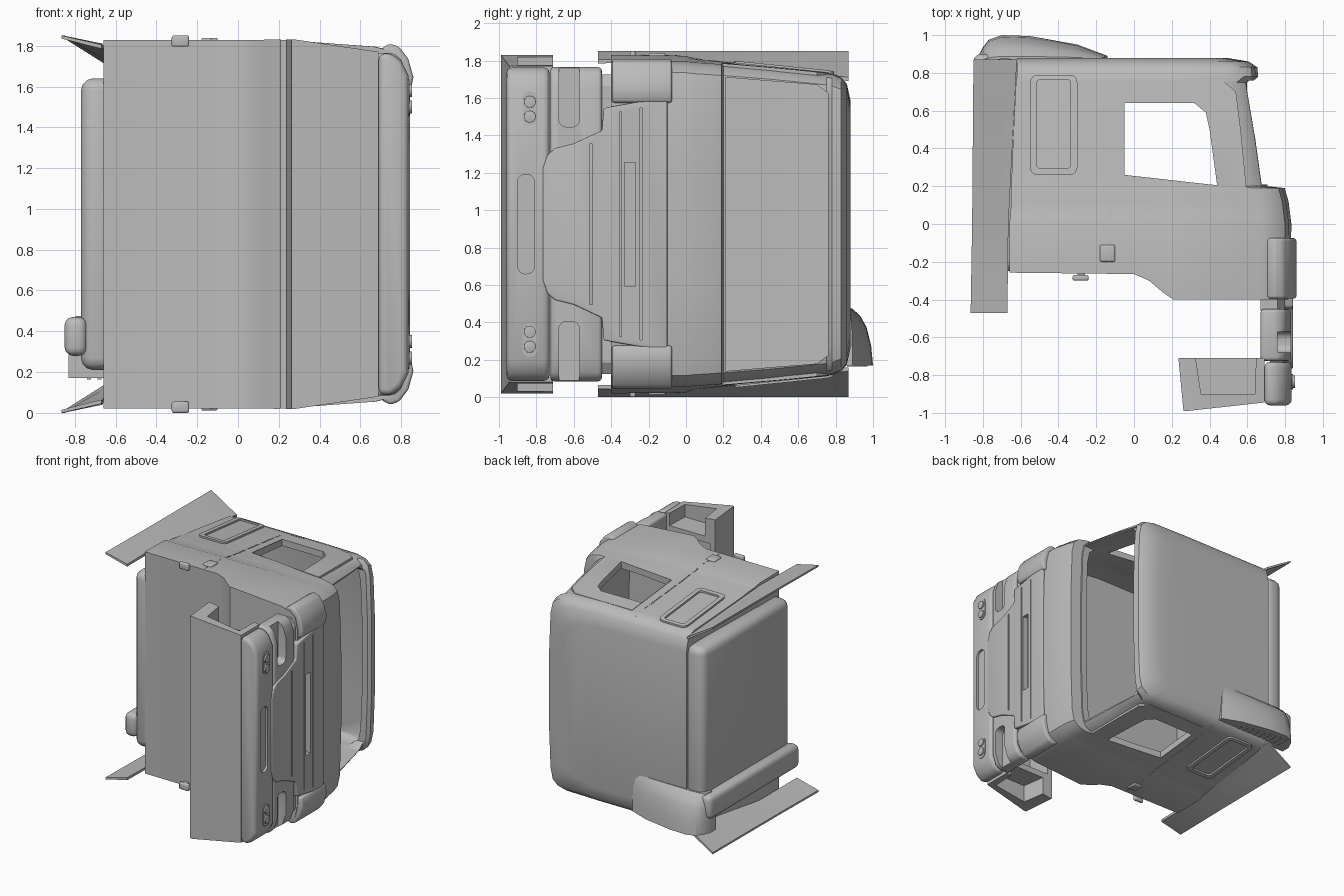
import bpy, bmesh, math

cube = bpy.data.objects.get("Cube")
if cube:
    bpy.data.objects.remove(cube, do_unlink=True)

ZC = 0.925  # mid plane of the cab, which lies on its side
grey = bpy.data.materials.new("plain grey")
grey.use_nodes = True
grey.diffuse_color = (0.5, 0.5, 0.5, 1)
grey.node_tree.nodes["Principled BSDF"].inputs["Base Color"].default_value = (0.5, 0.5, 0.5, 1)


def select(ob):
    bpy.ops.object.select_all(action='DESELECT')
    ob.select_set(True)
    bpy.context.view_layer.objects.active = ob


def build(name, verts, faces, bevel=0.0):
    bm = bmesh.new()
    vs = [bm.verts.new((x, y, z + ZC)) for x, y, z in verts]
    for f in faces:
        bm.faces.new([vs[i] for i in f])
    bmesh.ops.recalc_face_normals(bm, faces=bm.faces)
    me = bpy.data.meshes.new(name)
    bm.to_mesh(me)
    bm.free()
    me.materials.append(grey)
    ob = bpy.data.objects.new(name, me)
    bpy.context.collection.objects.link(ob)
    if bevel:
        m = ob.modifiers.new("bevel", 'BEVEL')
        m.width, m.segments, m.limit_method = bevel, 3, 'ANGLE'
        select(ob)
        bpy.ops.object.modifier_apply(modifier="bevel")
    return ob


def loft(name, rings, bevel=0.0):
    n, k = len(rings[0]), len(rings)
    faces = [(r * n + i, r * n + (i + 1) % n, (r + 1) * n + (i + 1) % n, (r + 1) * n + i)
             for r in range(k - 1) for i in range(n)]
    faces += [tuple(range(n)), tuple(range((k - 1) * n, k * n))]
    return build(name, [v for r in rings for v in r], faces, bevel)


def prism(name, pts, axis, lo, hi, bevel=0.0):
    place = {'x': lambda a, b, h: (h, a, b), 'y': lambda a, b, h: (a, h, b),
             'z': lambda a, b, h: (a, b, h)}[axis]
    return loft(name, [[place(a, b, h) for a, b in pts] for h in (lo, hi)], bevel)


def rect(a0, a1, b0, b1):
    return [(a0, b0), (a1, b0), (a1, b1), (a0, b1)]


def rounded(a0, a1, b0, b1, r):
    out = []
    corners = ((a1 - r, b1 - r), (a0 + r, b1 - r), (a0 + r, b0 + r), (a1 - r, b0 + r))
    for q, (cx, cy) in enumerate(corners):
        for k in range(5):
            t = (q + k / 4) * math.pi / 2
            out.append((cx + r * math.cos(t), cy + r * math.sin(t)))
    return out


def mirrored(half):
    return half + [(a, -b) for a, b in reversed(half)]


def cut(ob, *cutters):
    for c in cutters:
        c.hide_render = True
        m = ob.modifiers.new("cut", 'BOOLEAN')
        m.operation, m.solver, m.object = 'DIFFERENCE', 'EXACT', c
        select(ob)
        bpy.ops.object.modifier_apply(modifier="cut")
        bpy.data.objects.remove(c, do_unlink=True)


# Cab shell rows: height, back x, front x, half width at back, half width at front
ROWS = [(-.40, -.66, .82, .905, .86), (0, -.66, .825, .90, .86), (.04, -.655, .82, .885, .855),
        (.12, -.65, .81, .875, .85), (.19, -.65, .79, .868, .845), (.20, -.65, .70, .866, .845),
        (.45, -.64, .665, .84, .825), (.75, -.625, .615, .81, .795), (.78, -.62, .65, .805, .79),
        (.83, -.62, .645, .785, .77), (.86, -.62, .60, .75, .73), (.88, -.62, .48, .66, .62)]


def row_at(y):
    for a, b in zip(ROWS, ROWS[1:]):
        if y <= b[0]:
            t = max(0, (y - a[0]) / (b[0] - a[0]))
            return [p + (q - p) * t for p, q in zip(a, b)]
    return ROWS[-1]


def ring(row, d=0.0):
    y, xb, xf, wb, wf = row
    xf = min(xf, .70) - d if d else xf
    half = [(xb + d, wb - d), (.2, wb - d), (xf - .15, wf + .01 - d), (xf - .07, wf - .01 - d),
            (xf - .025, wf - .05 - d), (xf - .005, wf - .14 - d), (xf + .008, .3)]
    return [(x, y, z) for x, z in mirrored(half)]


def side(x, y):
    _, _, xf, wb, wf = row_at(y)
    t = min(1, max(0, (x - .2) / (xf - .35)))
    return wb + (wf + .01 - wb) * t


cab = loft("cab_shell", [ring(r) for r in ROWS])
hollow = [row_at(-.2)] + [r for r in ROWS[1:-2]] + [row_at(.845)]
WINDOW = [(-.05, .26), (-.05, .64), (.32, .64), (.38, .59), (.40, .50), (.44, .205)]
cut(cab,
    loft("hollow", [ring(r, .05) for r in hollow]),
    prism("arch", [(-.9, -.255), (0, -.265), (.08, -.30), (.15, -.36), (.21, -.402),
                   (.21, -.6), (-.9, -.6)], 'z', -1.2, 1.2),
    prism("windows", WINDOW, 'z', -1.2, 1.2),
    prism("windscreen", mirrored([(.21, .785), (.45, .765), (.70, .745), (.76, .70)]), 'x', .42, 1),
    prism("grille_slot", rect(-.33, -.27, -.33, .33), 'x', .78, 1))
prism("rear_wall", rect(-.77, -.60, -.25, .875), 'z', -.715, .715, .06)


# Strips that follow the slope of the cab side
def side_frame(name, outer, inner, s, t):
    n = len(outer)
    verts = [(x, y, s * (side(x, y) + h)) for h in (-.015, t) for p in (outer, inner) for x, y in p]
    faces = []
    for i in range(n):
        j = (i + 1) % n
        faces += [(i, j, n + j, n + i), (2 * n + i, 2 * n + j, 3 * n + j, 3 * n + i),
                  (i, j, 2 * n + j, 2 * n + i), (n + i, n + j, 3 * n + j, 3 * n + i)]
    return build(name, verts, faces)


for s, tag in ((1, "upper"), (-1, "lower")):
    def zr(a, b):
        return sorted((s * a, s * b))

    side_frame("window_frame_" + tag, [(-.05, .255), (-.05, .765), (.47, .76), (.54, .70),
               (.565, .5), (.595, .19)], WINDOW, s, .004)
    side_frame("rear_panel_rim_" + tag, rounded(-.55, -.30, .26, .79, .04),
               rounded(-.515, -.335, .295, .765, .02), s, .014)
    for k in range(6):  # door seam pieces
        y = -.24 + k * .18
        x = -.13 + k * .003
        side_frame("door_seam_" + tag, rect(x - .004, x + .004, y, y + .15),
                   rect(x - .001, x + .001, y + .01, y + .14), s, .003)
    prism("door_handle_" + tag, rect(-.18, -.10, -.20, -.11), 'z', *zr(.88, .914), .01)
    prism("side_marker_" + tag, rect(-.325, -.24, -.30, -.27), 'z', *zr(.87, .925), .01)
    prism("marker_arm_" + tag, rect(-.30, -.26, -.28, -.24), 'z', *zr(.87, .89))

    # Swept air deflector behind the cab side
    rows = [(-.47, -.865, -.67, .88), (0, -.857, -.665, .885), (.87, -.85, -.62, .785)]
    loft("air_deflector_" + tag, [[(xo, y, s * .925), (xi, y, s * zi), (xi, y, s * (zi - .02)),
                                   (xo, y, s * .91)] for y, xo, xi, zi in rows])

    # Rounded corner panel beside the grille
    prism("corner_panel_" + tag, [(x, s * z) for x, z in (
        (.68, .64), (.70, .86), (.745, .885), (.79, .87), (.835, .81), (.86, .72), (.845, .65))],
        'y', -.395, -.075, .015)

    # Headlights
    prism("headlight_plate_" + tag, [(a, s * b) for a, b in rounded(-.875, -.795, .53, .71, .039)],
          'x', .80, .841)
    for z in (.575, .655):
        prism("headlight_" + tag, rounded(-.867, -.803, s * z - .032, s * z + .032, .0319),
              'x', .80, .853, .008)

# Lower front block with lamp openings
lower = prism("lower_front_block", mirrored([(.67, .84), (.76, .84), (.80, .81), (.83, .72)]),
              'y', -.725, -.45, .02)
for s in (1, -1):
    cut(lower, prism("lamp_opening", [(a, s * b) for a, b in
                                      rounded(-.68, -.57, .52, .86, .04)], 'x', .76, 1))
prism("lower_front_neck", mirrored([(.67, .80), (.76, .80), (.80, .74)]), 'y', -.46, -.39)

# Raised grille panel
grille = prism("grille_panel", mirrored([(-.765, .30), (-.74, .37), (-.70, .405), (-.60, .43),
                                         (-.45, .50), (-.44, .62), (-.39, .63), (-.10, .68)]),
               'x', .72, .843, .008)
cut(grille, prism("slot", rect(-.33, -.27, -.33, .33), 'x', .80, 1),
    prism("thin_slot", rect(-.515, -.50, -.43, .43), 'x', .83, 1),
    prism("long_slot", rect(-.355, -.345, -.60, .60), 'x', .83, 1),
    prism("long_slot", rect(-.245, -.235, -.62, .62), 'x', .83, 1))

# Bumper with plate recess
bumper = prism("bumper", mirrored([(.69, .835), (.75, .84), (.80, .80), (.835, .73)]),
               'y', -.96, -.73, .03)
cut(bumper, prism("plate_recess", rounded(-.90, -.81, -.265, .265, .04), 'x', .815, 1))

# Step tray behind the bumper
plan = mirrored([(.25, .905), (.27, .905), (.69, .845)])
tray = loft("step_tray", [[(x - .015 * (x < .3), -.71, z) for x, z in plan],
                          [(x + .012 * (x < .3), -.945 - .045 * (x < .3), z) for x, z in plan]])
cut(tray, prism("tray_hollow", rect(.28, .67, -.70, .70), 'y', -.92, -.6))
for s in (1, -1):
    cut(tray, prism("step_recess", [(.31, -.6), (.355, -.90), (.64, -.90), (.65, -.6)], 'z',
                    *sorted((s * .75, s * 1.0))))

# Air intake: duct down the back wall and a hood on the roof corner
prism("intake_duct", rect(-.85, -.74, -.26, .90), 'z', -.645, -.455, .04)
HOOD = [(-.83, .0), (-.80, .06), (-.77, .10), (-.70, .125), (-.55, .12), (-.30, .075), (-.14, .015)]
loft("intake_hood", [[(-.14 - c, .80, z), (-.83 + c / 4, .80, z)] +
                     [(x * (1 - c) - .5 * c, .875 + h * k, z) for x, h in HOOD]
                     for z, k, c in ((-.755, 1, 0), (-.65, .92, 0), (-.55, .72, .02),
                                     (-.49, .45, .06), (-.45, .1, .14))])
for k in range(9):
    x = -.74 + k * .05
    prism("intake_slat", rect(x, x + .02, .86, .97 - .008 * k), 'z', -.762, -.74)

for ob in list(bpy.context.collection.objects):
    if ob.type == 'MESH' and ob.data.materials and ob.data.materials[0] == grey:
        select(ob)
        bpy.ops.object.shade_smooth_by_angle(angle=math.radians(32))
bpy.ops.object.select_all(action='DESELECT')
